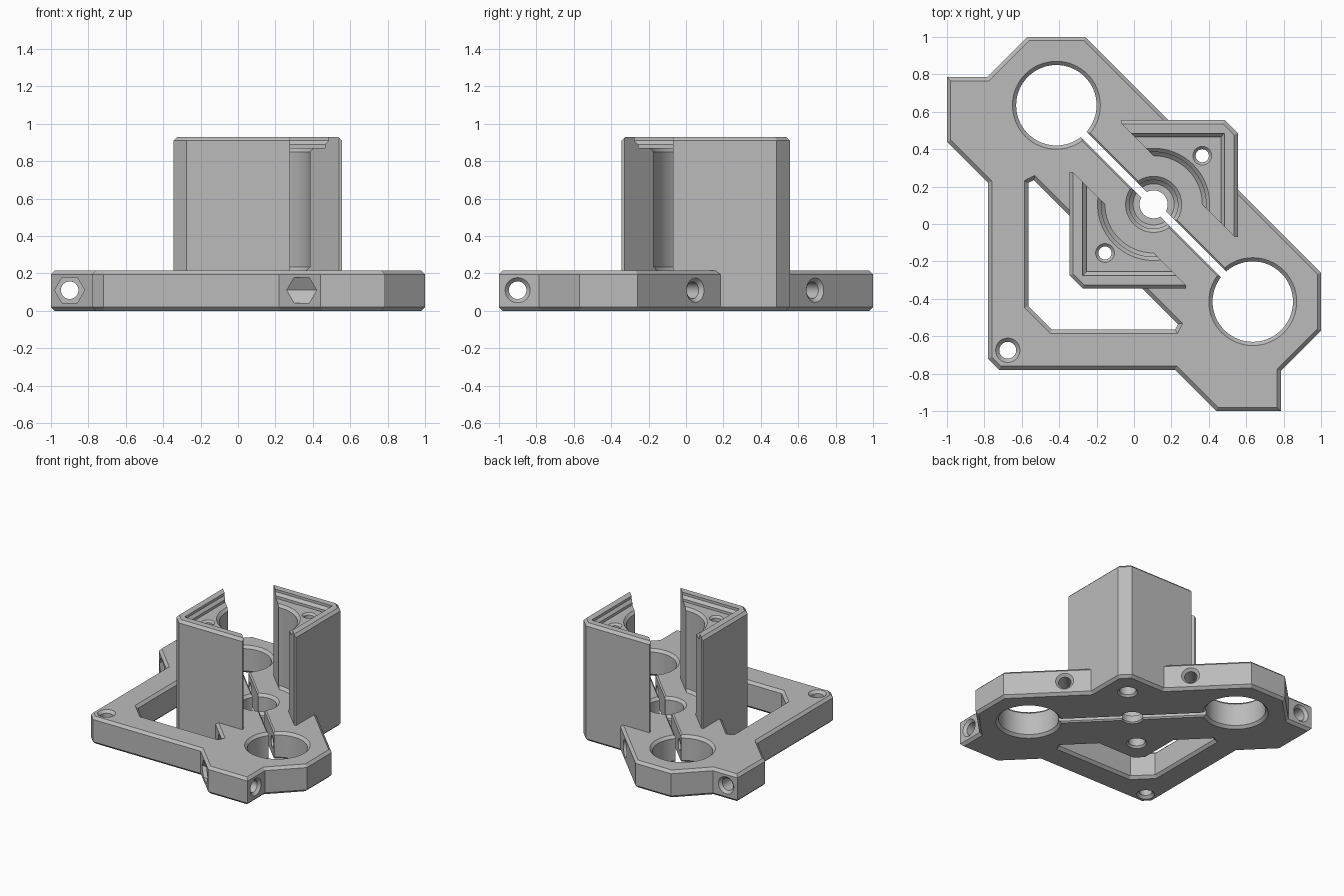
import bpy
import bmesh
from math import cos, sin, pi, radians, sqrt
from mathutils import Matrix, Vector

if "Cube" in bpy.data.objects:
    bpy.data.objects.remove(bpy.data.objects["Cube"])

grey = bpy.data.materials.new("plain_grey")
grey.use_nodes = True
COLOUR = (0.5, 0.5, 0.5, 1)
grey.diffuse_color = COLOUR
grey.node_tree.nodes["Principled BSDF"].inputs["Base Color"].default_value = COLOUR

MID = 0.105          # centre of the tower in x and y
TOP, TALL = 0.215, 0.93
EDGE = 0.02          # chamfer width
SCREW_Z = 0.11


def swap(points):
    """Complete an outline that is symmetric about the line y = x."""
    return points + [(y, x) for x, y in reversed(points)]


def ngon(radius, sides=64):
    return [(radius * cos(2 * pi * i / sides), radius * sin(2 * pi * i / sides))
            for i in range(sides)]


def square(half, cut=0.0):
    if not cut:
        return [(half, half), (-half, half), (-half, -half), (half, -half)]
    s = half - cut
    return [(half, s), (s, half), (-s, half), (-half, s),
            (-half, -s), (-s, -half), (s, -half), (half, -s)]


def grow(points, d):
    """Offset a counter-clockwise outline outwards by d with mitred corners."""
    out = []
    for i, p in enumerate(points):
        p = Vector(p)
        a = (p - Vector(points[i - 1])).normalized()
        b = (Vector(points[(i + 1) % len(points)]) - p).normalized()
        n, m = Vector((a.y, -a.x)), Vector((b.y, -b.x))
        out.append(p + (n + m) * d / (1 + n.dot(m)))
    return out


def loft(name, outline, levels, matrix=Matrix()):
    """Stack copies of the outline at (height, offset) levels into a solid."""
    bm = bmesh.new()
    rings = [[bm.verts.new(matrix @ Vector((p[0], p[1], z))) for p in grow(outline, d)]
             for z, d in levels]
    for lo, hi in zip(rings, rings[1:]):
        for i in range(len(lo)):
            j = (i + 1) % len(lo)
            bm.faces.new((lo[i], lo[j], hi[j], hi[i]))
    bm.faces.new(rings[0][::-1])
    bm.faces.new(rings[-1])
    bmesh.ops.recalc_face_normals(bm, faces=bm.faces)
    mesh = bpy.data.meshes.new(name)
    bm.to_mesh(mesh)
    bm.free()
    mesh.materials.append(grey)
    obj = bpy.data.objects.new(name, mesh)
    bpy.context.collection.objects.link(obj)
    return obj


def combine(target, other, operation="DIFFERENCE"):
    mod = target.modifiers.new("join", "BOOLEAN")
    mod.operation, mod.solver, mod.object = operation, "EXACT", other
    bpy.context.view_layer.objects.active = target
    bpy.ops.object.modifier_apply(modifier=mod.name)
    bpy.data.objects.remove(other)


def chamfered(z0, z1):
    return [(z0, -EDGE), (z0 + EDGE, 0), (z1 - EDGE, 0), (z1, -EDGE)]


def flared(z0, z1, e=EDGE):
    """Through-cut levels that widen past both ends."""
    return [(z0 - e, 2 * e), (z0 + e, 0), (z1 - e, 0), (z1 + e, 2 * e)]


def at(x, y, z=0.0, direction=(0, 0, 1)):
    turn = Vector(direction).to_track_quat("Z", "Y").to_matrix().to_4x4() \
        if direction != (0, 0, 1) else Matrix()
    return Matrix.Translation((x, y, z)) @ turn


centre = at(MID, MID)
diagonal = centre @ Matrix.Rotation(radians(-45), 4, "Z")

# Base plate with its triangular window
bracket = loft("bracket", swap([(-0.26, 1), (-0.57, 1), (-0.785, 0.785), (-1, 0.785),
                                (-1, 0.44), (-0.78, 0.22), (-0.78, -0.72)]),
               chamfered(0, TOP))
window = swap([(-0.535, 0.235), (-0.565, 0.22), (-0.565, -0.44)])
combine(bracket, loft("window", window, flared(0, TOP)))

# Square tower standing through the plate
combine(bracket, loft("tower", square(0.45, 0.07), chamfered(0, TALL), centre), "UNION")

# Diagonal channel that splits the tower into two corners
combine(bracket, loft("channel", [(1, 0.254), (0.5, 0.254), (0.43, 0.184),
                                  (-0.43, 0.184), (-0.5, 0.254), (-1, 0.254),
                                  (-1, -0.254), (-0.5, -0.254), (-0.43, -0.184),
                                  (0.43, -0.184), (0.5, -0.254), (1, -0.254)],
                      [(TOP, 0), (1.1, 0)], diagonal))

# Square seat, round bore and stepped centre hole
combine(bracket, loft("seat", square(0.36),
                      [(0.87, 0), (0.89, 0), (0.91, EDGE), (0.95, EDGE)], centre))
combine(bracket, loft("bore", ngon(0.28),
                      [(TOP, -EDGE), (0.235, 0), (0.85, 0), (0.88, 0.03)], centre))
combine(bracket, loft("bearing_seat", ngon(0.13),
                      [(0.06, -0.02), (0.08, 0), (0.195, 0), (0.235, 0.04)], centre))
combine(bracket, loft("centre_hole", ngon(0.075), flared(0, 0.1, 0.01), centre))

# Rod holes and the clamping slit between them
for x, y in ((-0.415, 0.635), (0.635, -0.415)):
    combine(bracket, loft("rod_hole", ngon(0.215), flared(0, TOP), at(x, y)))
slit = [(0.6, 0.02), (-0.6, 0.02), (-0.6, -0.02), (0.6, -0.02)]
combine(bracket, loft("slit", slit, flared(0, TOP, 0.01), diagonal))

# Upright screw holes in the tower corners, and the corner hole of the plate
for d in (-0.26, 0.26):
    combine(bracket, loft("tower_screw_hole", ngon(0.035),
                          [(-0.02, 0.055), (0.015, 0.025), (0.75, 0.025), (0.751, 0),
                           (0.855, 0), (0.885, 0.03)], at(MID + d, MID + d)))
combine(bracket, loft("corner_hole", ngon(0.045), flared(0, TOP), at(-0.675, -0.675)))

# Side screws with nut pockets, and clamp screws crossing the slit
for flip in (False, True):
    def place(x, y, dx, dy):
        if flip:
            x, y, dx, dy = y, x, dy, dx
        return at(x, y, SCREW_Z, (dx, dy, 0))

    side = place(-0.9, 0.2, 0, 1)
    combine(bracket, loft("side_screw_hole", ngon(0.047),
                          [(0, 0), (0.565, 0), (0.605, 0.04)], side))
    combine(bracket, loft("side_nut_pocket", ngon(0.08, 6), [(0, 0), (0.3, 0)], side))
    length = 1.03 / sqrt(2)
    clamp = place(-0.465, 0.175, 1, 1)
    combine(bracket, loft("clamp_screw_hole", ngon(0.045),
                          [(-0.02, 0), (length - EDGE, 0), (length + EDGE, 0.04)], clamp))
    combine(bracket, loft("clamp_nut_pocket", ngon(0.08, 6),
                          [(-0.03, 0), (0.1, 0)], clamp))

# Smooth bores, crisp chamfers
bpy.ops.object.select_all(action="DESELECT")
bracket.select_set(True)
bpy.context.view_layer.objects.active = bracket
bpy.ops.object.shade_smooth_by_angle(angle=radians(20))
